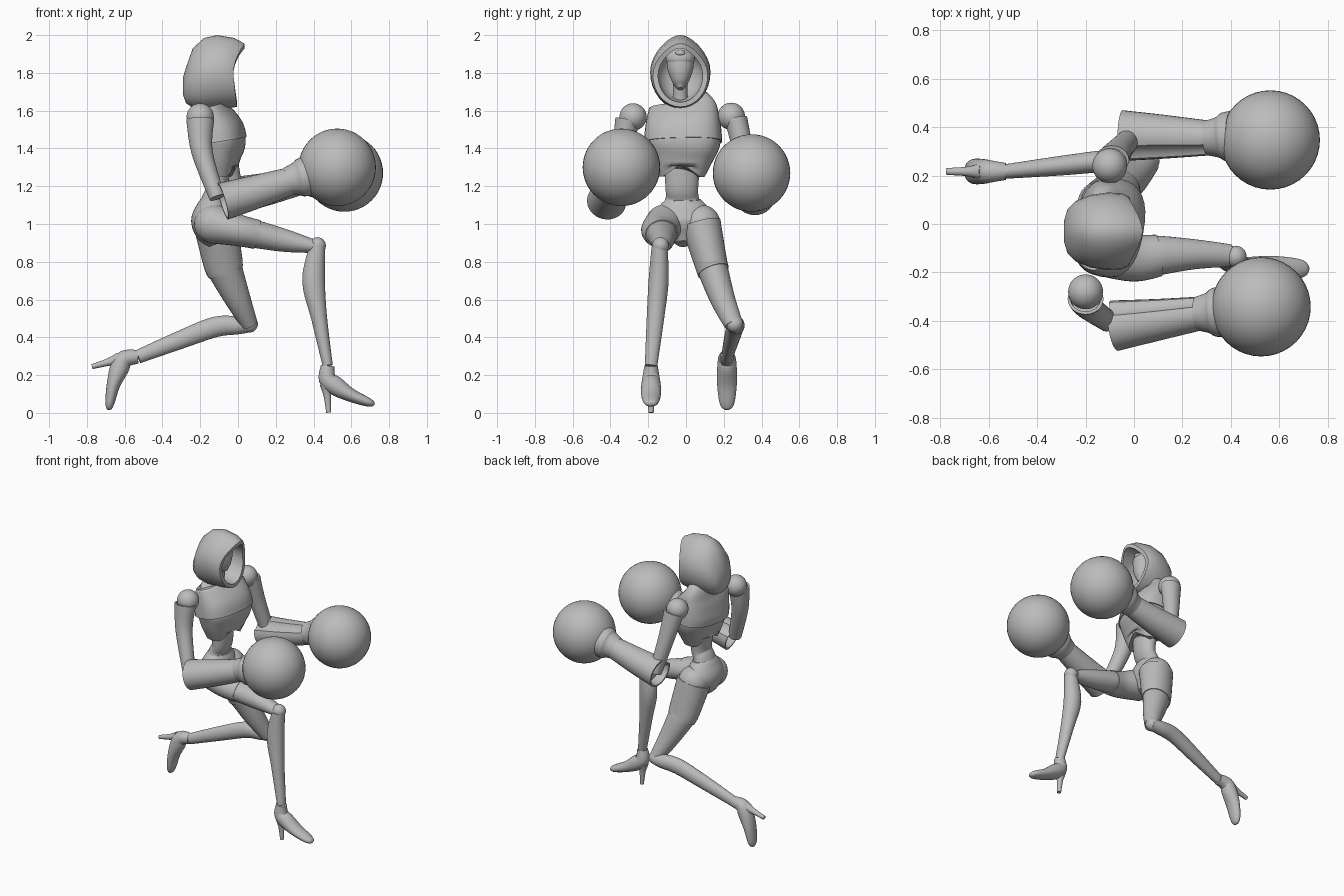
import bpy, bmesh
from math import sin, cos, pi, radians, copysign
from mathutils import Vector

old = bpy.data.objects.get("Cube")
if old:
    bpy.data.objects.remove(old, do_unlink=True)

grey = bpy.data.materials.new("plain grey")
grey.use_nodes = True
grey.diffuse_color = (0.5, 0.5, 0.5, 1)
grey.node_tree.nodes["Principled BSDF"].inputs["Base Color"].default_value = grey.diffuse_color
SEG = 32


def finish(name, bm, angle=42):
    me = bpy.data.meshes.new(name)
    bm.to_mesh(me)
    bm.free()
    me.materials.append(grey)
    me.shade_smooth()
    me.set_sharp_from_angle(angle=radians(angle))
    ob = bpy.data.objects.new(name, me)
    bpy.context.collection.objects.link(ob)
    return ob


def skin(name, rings, hollow=0, angle=42):
    """Join rings of points into a capped skin; hollow sinks the first cap."""
    bm = bmesh.new()
    loops = [[bm.verts.new(p) for p in ring] for ring in rings]
    for a, b in zip(loops, loops[1:]):
        for j in range(len(a)):
            k = (j + 1) % len(a)
            bm.faces.new((a[j], a[k], b[k], b[j]))
    start = bm.faces.new(loops[0][::-1])
    bm.faces.new(loops[-1])
    if hollow:
        bm.normal_update()
        bmesh.ops.inset_region(bm, faces=[start], thickness=0.012, depth=0)
        bmesh.ops.inset_region(bm, faces=[start], thickness=0.004, depth=-hollow)
    return finish(name, bm, angle)


def smooth_path(pts, steps=5):
    """Catmull-Rom interpolation of points with their radii."""
    ext = [pts[0]] + list(pts) + [pts[-1]]
    out = []
    for i in range(len(pts) - 1):
        p = ext[i:i + 4]
        for s in range(steps):
            t = s / steps
            out.append([0.5 * (2 * b + (c - a) * t + (2 * a - 5 * b + 4 * c - d) * t * t
                               + (3 * b - a - 3 * c + d) * t ** 3) for a, b, c, d in zip(*p)])
    return out + [list(pts[-1])]


def tube(name, pts, side=(0, 1, 0), power=1.0, groove=None, hollow=0):
    """Oval tube through (x, y, z, side radius, other radius)."""
    path = smooth_path(pts)
    rings = []
    for i, (x, y, z, ru, rv) in enumerate(path):
        t = Vector(path[min(i + 1, len(path) - 1)][:3]) - Vector(path[max(i - 1, 0)][:3])
        t.normalize()
        u = Vector(side) - t * t.dot(Vector(side))
        u.normalize()
        v = t.cross(u)
        ring = []
        for j in range(SEG):
            a = 2 * pi * j / SEG
            k = 0.82 if groove is not None and abs(a - groove) < 0.25 else 1
            c, s = (copysign(abs(w) ** power, w) * k for w in (cos(a), sin(a)))
            ring.append(Vector((x, y, z)) + u * ru * c + v * rv * s)
        rings.append(ring)
    return skin(name, rings, hollow)


def ball(name, centre, radius, scale=(1, 1, 1)):
    bm = bmesh.new()
    bmesh.ops.create_uvsphere(bm, u_segments=40, v_segments=24, radius=radius)
    bmesh.ops.scale(bm, vec=scale, verts=bm.verts)
    bmesh.ops.translate(bm, vec=centre, verts=bm.verts)
    return finish(name, bm)


# Hood: skin running from the back, round the rim and into the lining
hood = [(-.29, 1.68, 1.78, .04, 0), (-.275, 1.64, 1.83, .09, 0), (-.24, 1.615, 1.93, .125, 0),
        (-.18, 1.605, 1.985, .15, 0), (-.11, 1.61, 2.0, .16, 0), (-.05, 1.615, 1.985, .157, .5),
        (-.025, 1.62, 1.955, .145, 1), (-.025, 1.645, 1.93, .118, 1), (-.07, 1.65, 1.93, .12, .5),
        (-.16, 1.67, 1.93, .11, 0), (-.2, 1.72, 1.88, .06, 0)]
rings = []
for x, low, high, w, slant in hood:
    ring = []
    for j in range(SEG):
        c, s = cos(2 * pi * j / SEG), sin(2 * pi * j / SEG)
        lean = slant * (.06 * max(s, 0) ** 2 + .02 * max(-s, 0))
        ring.append((x + lean, -.03 + w * c * (1 - .25 * max(s, 0) ** 2),
                     (low + high) / 2 + (high - low) / 2 * s))
    rings.append(ring)
skin("hood", rings, angle=50)

# Face, brow and neck
tube("face", [(-.08, -.03, 1.715, .012, .02), (-.095, -.03, 1.75, .042, .048),
              (-.105, -.03, 1.83, .07, .068), (-.115, -.03, 1.91, .06, .06),
              (-.12, -.03, 1.945, .02, .02)])
ball("brow_cap", (-.112, -.03, 1.875), .077, (.98, 1, .72))
ball("brow_point", (-.052, -.03, 1.905), .02, (.8, 1.3, .8))
tube("neck", [(-.15, -.025, 1.6, .06, .06), (-.135, -.03, 1.67, .04, .042), (-.12, -.03, 1.78, .038, .04)])

# Torso, turned a little so the far shoulder leads
TURN = (.19, .98, 0)
ribs = tube("rib_cage", [(-.10, -.022, 1.25, .12, .078), (-.10, -.02, 1.35, .168, .108),
                         (-.10, -.015, 1.44, .198, .134), (-.12, -.015, 1.54, .188, .115),
                         (-.145, -.015, 1.61, .17, .08)], TURN, .8)
for v in ribs.data.vertices:        # arched lower edge at front and back
    if v.co.z < 1.29:
        v.co.z += .07 * max(0, 1 - abs(v.co.y + .022) / .1)
tube("chest_plate", [(-.10, -.015, 1.435, .206, .142), (-.112, -.015, 1.5, .202, .136),
                     (-.135, -.015, 1.58, .19, .102), (-.15, -.015, 1.632, .17, .07),
                     (-.15, -.02, 1.645, .1, .06)], TURN, .8)
tube("waist", [(-.115, -.02, 1.37, .1, .075), (-.107, -.022, 1.2, .087, .056),
               (-.13, -.02, 1.14, .088, .058), (-.14, -.02, 1.08, .11, .075)])
tube("pelvis", [(-.13, -.015, 1.13, .092, .062), (-.135, -.015, 1.09, .13, .085),
                (-.14, -.015, 1.02, .16, .108), (-.13, -.015, .95, .11, .09),
                (-.11, -.015, .895, .035, .045)])

# Arms with shoulder balls, hollow cuffs and large round hands
arms = {
    "near": dict(shoulder=(-.2, -.28, 1.567),
                 upper=[(-.2, -.31, 1.555, .064, .074), (-.19, -.34, 1.38, .055, .056), (-.11, -.40, 1.14, .045, .042)],
                 cuff=[(-.08, -.42, 1.12, .105, .1), (.1, -.395, 1.172, .086, .088), (.27, -.37, 1.225, .07, .074)],
                 hand=(.525, -.342, 1.3), groove=.8),
    "far": dict(shoulder=(-.1, .24, 1.57),
                upper=[(-.09, .265, 1.555, .06, .07), (-.06, .305, 1.38, .053, .054), (-.01, .36, 1.14, .045, .042)],
                cuff=[(-.05, .365, 1.145, .105, .1), (.13, .36, 1.18, .09, .088), (.31, .355, 1.222, .072, .074)],
                hand=(.563, .347, 1.27), groove=pi - .8)}
for side, arm in arms.items():
    ball(side + "_shoulder_ball", arm["shoulder"], .072)
    tube(side + "_upper_arm", arm["upper"], hollow=.03)
    tube(side + "_forearm_cuff", arm["cuff"], groove=arm["groove"], hollow=.06)
    x, y, z, ru, rv = arm["cuff"][-1]
    tube(side + "_wrist_flare", [(x - .01, y, z, ru, rv), (x + .035, y + .003, z + .012, .084, .086),
                                 (x + .06, y + .005, z + .018, .1, .1), (x + .1, y + .008, z + .03, .105, .105)])
    ball(side + "_round_hand", arm["hand"], .205)


def foot(side, ankle, degrees):
    """High-heeled shoe: tapered upper and a spike heel, swung about the ankle."""
    c, s = cos(radians(degrees)), sin(radians(degrees))

    def place(pts):
        return [(ankle[0] + x * c - z * s, ankle[1], ankle[2] + x * s + z * c, ru, rv)
                for x, z, ru, rv in pts]
    tube(side + "_shoe", place([(0, 0, .035, .036), (-.002, -.07, .047, .046), (.045, -.11, .052, .05),
                                (.12, -.155, .052, .036), (.2, -.188, .042, .026),
                                (.235, -.2, .028, .017), (.248, -.203, .008, .006)]))
    tube(side + "_shoe_heel", place([(-.008, -.1, .034, .034), (-.002, -.16, .02, .02), (.005, -.249, .014, .013)]))


# Legs: thigh, short trouser leg, knee, shin and shoe
legs = {
    "near": dict(thigh=[(-.13, -.11, 1.0, .1, .1), (0, -.14, .967, .093, .079), (.1, -.13, .945, .082, .073),
                        (.25, -.125, .912, .062, .06), (.4, -.13, .882, .046, .036)],
                 shin=[(.42, -.14, .88, .042, .042), (.4, -.145, .7, .053, .06), (.43, -.162, .5, .046, .042),
                       (.475, -.185, .25, .033, .027)], knee=(.42, -.135, .885), turn=0),
    "far": dict(thigh=[(-.12, .08, 1.0, .1, .11), (-.08, .13, .8, .083, .1), (-.065, .145, .75, .08, .092),
                       (0, .195, .6, .066, .068), (.06, .252, .47, .05, .045)],
                shin=[(.075, .26, .465, .04, .036), (0, .265, .463, .045, .047), (-.12, .26, .455, .045, .054),
                      (-.31, .24, .385, .04, .048), (-.53, .217, .297, .03, .036)], knee=(.06, .258, .47), turn=-79)}
for side, leg in legs.items():
    tube(side + "_thigh", leg["thigh"])
    tube(side + "_shorts_leg", [(x, y, z, ru + .005, rv + .005) for x, y, z, ru, rv in leg["thigh"][:3]])
    ball(side + "_hip", leg["thigh"][0][:3], .102)
    ball(side + "_knee", leg["knee"], .045)
    tube(side + "_shin", leg["shin"])
    foot(side, leg["shin"][-1][:3], leg["turn"])
